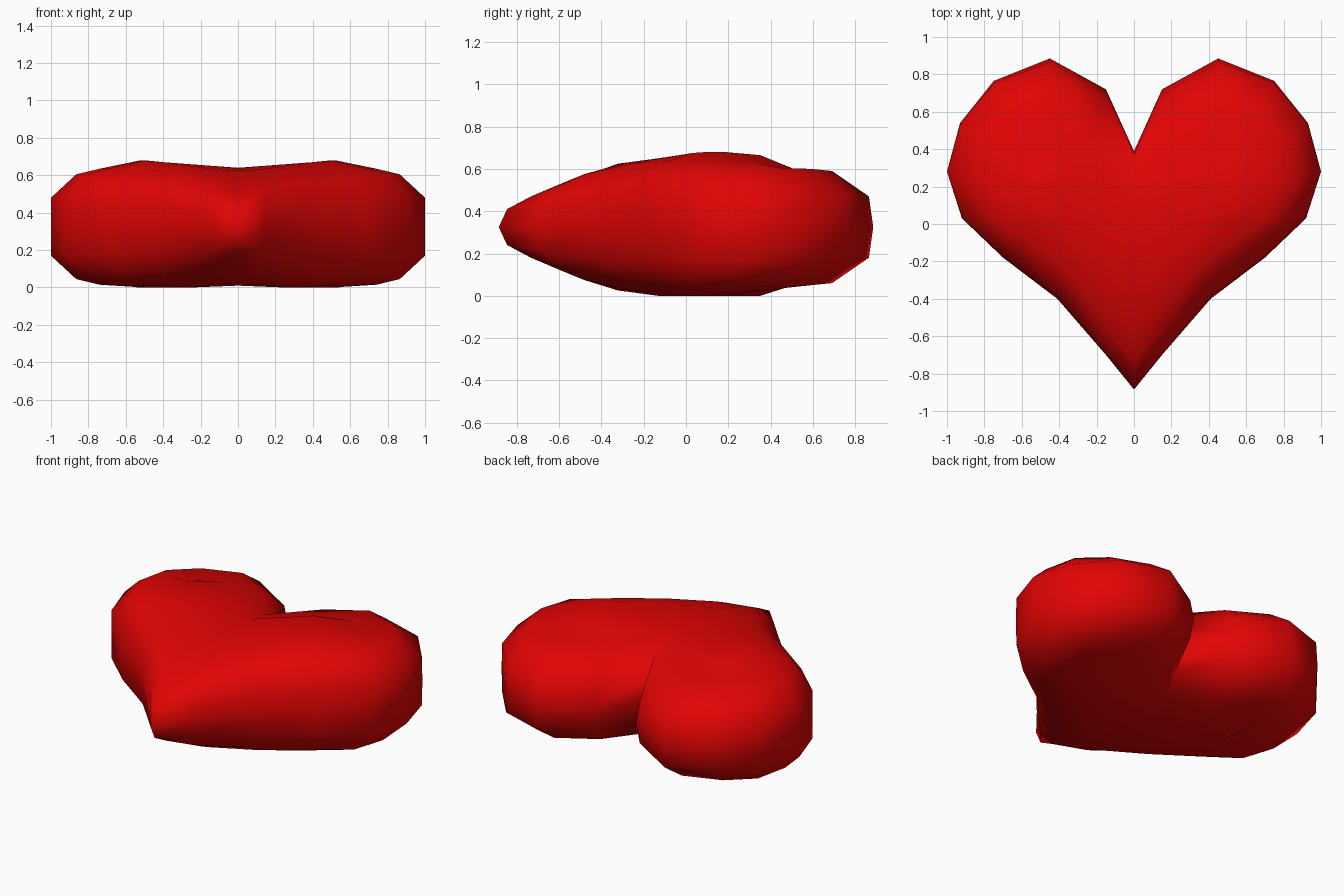
import bpy
import bmesh
from mathutils import Vector

cube = bpy.data.objects.get("Cube")
if cube:
    bpy.data.objects.remove(cube, do_unlink=True)

# One flat colour for the whole heart
red = bpy.data.materials.new("heart_red")
red.use_nodes = True
colour = (0.75, 0.001, 0.001, 1)
red.diffuse_color = colour
red.node_tree.nodes["Principled BSDF"].inputs["Base Color"].default_value = colour

MIDDLE = 0.325

# Half outline from the front tip round to the cleft:
# rim point, crown point it rises towards, half heights of the four rings
STATIONS = [
    ((0, -.885), (0, -.32), (.085, .145, .205, .3)),
    ((.15, -.7), (.1, -.28), (.12, .2, .25, .305)),
    ((.41, -.4), (.25, -.13), (.15, .24, .3, .325)),
    ((.7, -.18), (.4, 0), (.155, .265, .31, .345)),
    ((.92, .03), (.48, .03), (.155, .28, .31, .35)),
    ((1, .28), (.5, .1), (.155, .28, .31, .355)),
    ((.93, .54), (.52, .18), (.155, .28, .3, .355)),
    ((.75, .765), (.54, .28), (.155, .275, .28, .345)),
    ((.45, .885), (.46, .35), (.145, .265, .275, .34)),
    ((.15, .72), (.3, .33), (.13, .25, .275, .33)),
    ((0, .39), (0, .1), (.15, .25, .29, .315)),
]


def section(bm, rim, crown, heights):
    """Vertices of one cross-section, from the underside to the top."""
    rim, crown = Vector(rim), Vector(crown)
    # the lobe backs stay low further in, then step up to the crown
    reach = 1.35 if rim.y > .7 else 1
    inset = (.07 * (1 - rim.x), .27 * reach, .52 * reach, 1)
    steps = list(zip(inset, heights))
    profile = [(t, -h) for t, h in reversed(steps)] + [(0, 0)] + steps
    verts = []
    for t, h in profile:
        p = rim.lerp(crown, t)
        verts.append(bm.verts.new((p.x, p.y, max(0, MIDDLE + h))))
    return verts


# Skin the cross-sections and close the crowns above and below
bm = bmesh.new()
sections = [section(bm, *station) for station in STATIONS]
for a, b in zip(sections, sections[1:]):
    for k in range(len(a) - 1):
        bm.faces.new((a[k], b[k], b[k + 1], a[k + 1]))
caps = [bm.faces.new([s[-1] for s in sections]),
        bm.faces.new([s[0] for s in reversed(sections)])]
bmesh.ops.triangulate(bm, faces=caps, ngon_method='BEAUTY')
bmesh.ops.recalc_face_normals(bm, faces=bm.faces)

mesh = bpy.data.meshes.new("heart")
bm.to_mesh(mesh)
bm.free()
mesh.materials.append(red)
heart = bpy.data.objects.new("heart", mesh)
bpy.context.collection.objects.link(heart)

# Mirror the half across the centre line, then smooth all but the cleft
bpy.ops.object.select_all(action='DESELECT')
heart.select_set(True)
bpy.context.view_layer.objects.active = heart
mirror = heart.modifiers.new("mirror", 'MIRROR')
mirror.use_clip = True
mirror.merge_threshold = 0.001
bpy.ops.object.modifier_apply(modifier=mirror.name)
bpy.ops.object.shade_smooth_by_angle(angle=1.9)
